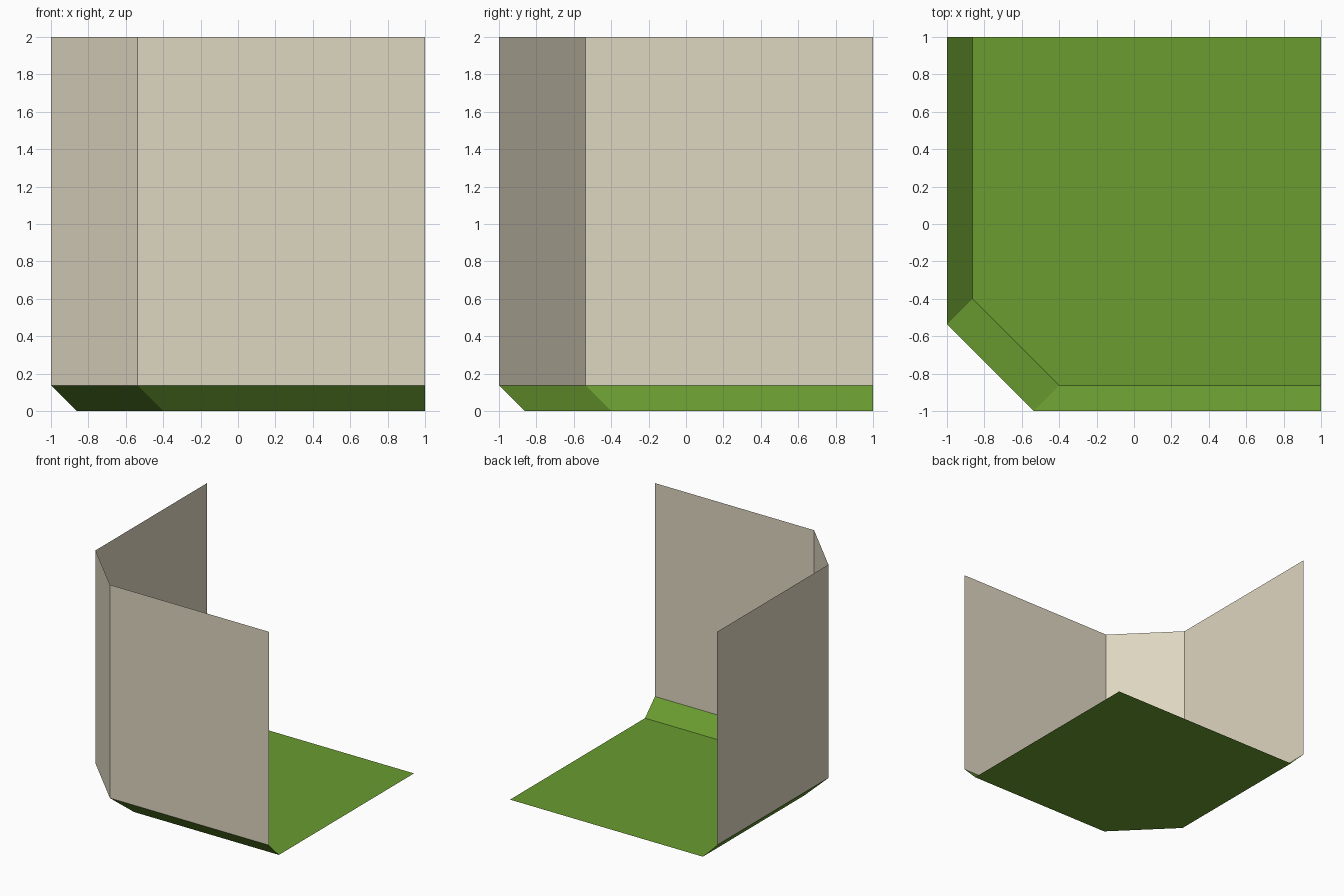
import bpy

if "Cube" in bpy.data.objects:
    bpy.data.objects.remove(bpy.data.objects["Cube"])


def make_material(name, colour):
    mat = bpy.data.materials.new(name)
    mat.diffuse_color = (*colour, 1.0)
    mat.use_nodes = True
    mat.node_tree.nodes["Principled BSDF"].inputs["Base Color"].default_value = mat.diffuse_color
    return mat


def make_object(name, verts, faces, mat):
    mesh = bpy.data.meshes.new(name)
    mesh.from_pydata(verts, [], faces)
    mesh.materials.append(mat)
    mesh.update()
    obj = bpy.data.objects.new(name, mesh)
    bpy.context.collection.objects.link(obj)
    return obj


def ring(path, z):
    return [(x, y, z) for x, y in path]


def strip(n):
    # quads between a lower and an upper path, facing the inside of the corner
    return [(i + 1, i, n + i, n + i + 1) for i in range(n - 1)]


beige = make_material("wall beige", (0.73, 0.67, 0.53))
green = make_material("floor green", (0.144, 0.332, 0.030))

# Plan of the chamfered corner, from the right end round to the back end
TOP, SKIRT = 2.0, 0.137
outer = [(1, -1), (-0.537, -1), (-1, -0.537), (-1, 1)]
inner = [(1, -0.863), (-0.40, -0.863), (-0.863, -0.40), (-0.863, 1)]
n = len(outer)

# Upright wall sheet
make_object("corner_wall", ring(outer, SKIRT) + ring(outer, TOP), strip(n), beige)

# Sloped skirting between floor and wall, plus the flat floor
floor_verts = ring(inner, 0) + ring(outer, SKIRT) + [(1, 1, 0)]
floor_face = (2 * n, 3, 2, 1, 0)
make_object("floor", floor_verts, strip(n) + [floor_face], green)

# Make every sheet face the inside of the corner
for obj in bpy.context.collection.objects:
    for poly in obj.data.polygons:
        to_inside = poly.normal.x * (0.5 - poly.center.x) \
            + poly.normal.y * (0.5 - poly.center.y) + poly.normal.z * (1 - poly.center.z)
        if to_inside < 0:
            poly.flip()
    obj.data.update()
